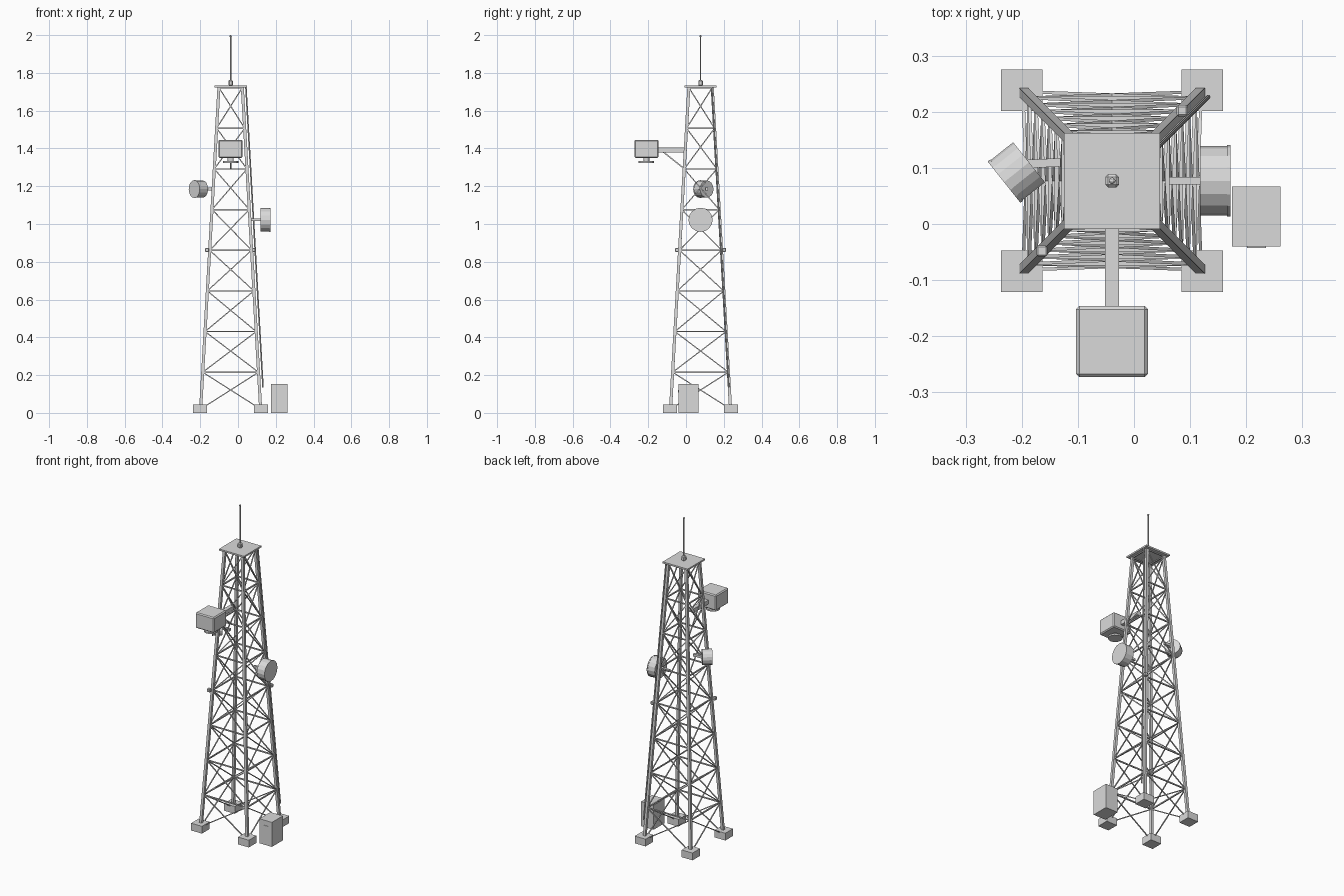
import bpy, bmesh, math
from mathutils import Vector, Matrix

cube = bpy.data.objects.get("Cube")
if cube:
    bpy.data.objects.remove(cube, do_unlink=True)

grey = bpy.data.materials.new("light grey metal")
grey.use_nodes = True
grey.diffuse_color = (0.7, 0.7, 0.7, 1)
grey.node_tree.nodes["Principled BSDF"].inputs["Base Color"].default_value = (0.7, 0.7, 0.7, 1)

CX, CY, TOP = -0.039, 0.077, 1.722   # tower axis and lattice height
BAYS = 8


def frame(p, q):
    """Matrix at the middle of p-q with z along the line."""
    p, q = Vector(p), Vector(q)
    d = (q - p).normalized()
    ref = Vector((0, 1, 0)) if abs(d.z) > 0.95 else Vector((0, 0, 1))
    x = ref.cross(d).normalized()
    rot = Matrix((x, d.cross(x), d)).transposed().to_4x4()
    return Matrix.Translation((p + q) / 2) @ rot, (q - p).length


def bar(bm, p, q, w):
    m, length = frame(p, q)
    bmesh.ops.create_cube(bm, size=1, matrix=m @ Matrix.Diagonal((w, w, length, 1)))


def tube(bm, p, q, radius, sides=16):
    m, length = frame(p, q)
    bmesh.ops.create_cone(bm, cap_ends=True, segments=sides, radius1=radius,
                          radius2=radius, depth=length, matrix=m)


def box(bm, centre, size):
    bmesh.ops.create_cube(bm, size=1, matrix=Matrix.Translation(centre) @ Matrix.Diagonal((*size, 1)))


def finish(name, bm, bevel=0):
    me = bpy.data.meshes.new(name)
    bm.to_mesh(me)
    bm.free()
    me.materials.append(grey)
    ob = bpy.data.objects.new(name, me)
    bpy.context.collection.objects.link(ob)
    if bevel:
        mod = ob.modifiers.new("Bevel", "BEVEL")
        mod.width, mod.segments = bevel, 1


def half(z):
    """Half width of the tapering tower at height z."""
    return 0.16 - 0.098 * z / TOP


def corner(i, z, out=0):
    sx, sy = ((-1, -1), (1, -1), (1, 1), (-1, 1))[i % 4]
    h = half(z) + out
    return Vector((CX + sx * h, CY + sy * h, z))


# Footings and legs
feet, legs = bmesh.new(), bmesh.new()
for i in range(4):
    f = corner(i, 0, 0.001)
    box(feet, (f.x, f.y, 0.0225), (0.074, 0.074, 0.045))
    bar(legs, corner(i, 0.01), corner(i, TOP), 0.016)
finish("footings", feet)
finish("legs", legs)

# Lattice: a horizontal and crossed diagonals for each bay of each side
girts, braces = bmesh.new(), bmesh.new()
step = TOP / BAYS
for n in range(BAYS):
    low, high = max(n * step, 0.02), (n + 1) * step
    for i in range(4):
        bar(girts, corner(i, high), corner(i + 1, high), 0.007)
        bar(braces, corner(i, low), corner(i + 1, high), 0.0055)
        bar(braces, corner(i + 1, low), corner(i, high), 0.0055)
finish("horizontal_girts", girts)
finish("diagonal_braces", braces)

# Top platform
bm = bmesh.new()
box(bm, (CX, CY, 1.7285), (0.171, 0.171, 0.01))
finish("top_platform", bm)

# Mast with its base and tip
bm = bmesh.new()
box(bm, (CX, CY, 1.747), (0.024, 0.024, 0.03))
finish("mast_base", bm, 0.005)
bm = bmesh.new()
tube(bm, (CX, CY, 1.75), (CX, CY, 1.994), 0.0035, 8)
bmesh.ops.create_uvsphere(bm, u_segments=8, v_segments=6, radius=0.006,
                          matrix=Matrix.Translation((CX, CY, 1.994)))
finish("mast", bm)

# Cable running beside the back leg
bm = bmesh.new()
side = Vector((0.019, -0.003, 0))
tube(bm, corner(2, 0.135) + side, corner(2, TOP) + side, 0.004, 8)
finish("feed_cable", bm)

# Marker lamps on two opposite legs
for name, i in (("front_marker_lamp", 0), ("back_marker_lamp", 2)):
    bm = bmesh.new()
    box(bm, corner(i, 0.863, 0.014), (0.02, 0.02, 0.021))
    finish(name, bm, 0.003)

# Front equipment box with arm, strut and underside disc
bm = bmesh.new()
box(bm, (CX, -0.2095, 1.398), (0.128, 0.127, 0.096))
finish("equipment_box", bm, 0.006)
bm = bmesh.new()
box(bm, (CX, -0.075, 1.392), (0.025, 0.15, 0.025))
bar(bm, (CX, -0.125, 1.385), (CX, -0.008, 1.292), 0.007)
finish("equipment_arm", bm)
bm = bmesh.new()
tube(bm, (CX, -0.2095, 1.324), (CX, -0.2095, 1.333), 0.041)
tube(bm, (CX, -0.2095, 1.33), (CX, -0.2095, 1.355), 0.016)
finish("underside_disc", bm)


# Drum antennas with rim and arm
def drum(name, back, direction, depth, radius, arm_start, arm_width):
    back, d = Vector(back), Vector(direction).normalized()
    bm = bmesh.new()
    tube(bm, back, back + d * (depth - 0.006), radius * 0.97)
    tube(bm, back + d * (depth - 0.006), back + d * depth, radius)
    finish(name, bm)
    bm = bmesh.new()
    bar(bm, arm_start, back + d * 0.005, arm_width)
    finish(name + "_arm", bm)


drum("left_drum", (0.118, CY, 1.022), (1, 0, 0), 0.054, 0.064, (0.058, CY, 1.022), 0.013)
drum("right_drum", (-0.187, 0.11, 1.185), (-0.78, -0.62, 0), 0.057, 0.047,
     (-0.13, 0.11, 1.185), 0.015)

# Ground cabinet with a front vent
bm = bmesh.new()
box(bm, (0.218, 0.0135, 0.076), (0.086, 0.107, 0.152))
finish("ground_cabinet", bm)
bm = bmesh.new()
box(bm, (0.218, -0.041, 0.115), (0.034, 0.003, 0.012))
finish("cabinet_vent", bm)
